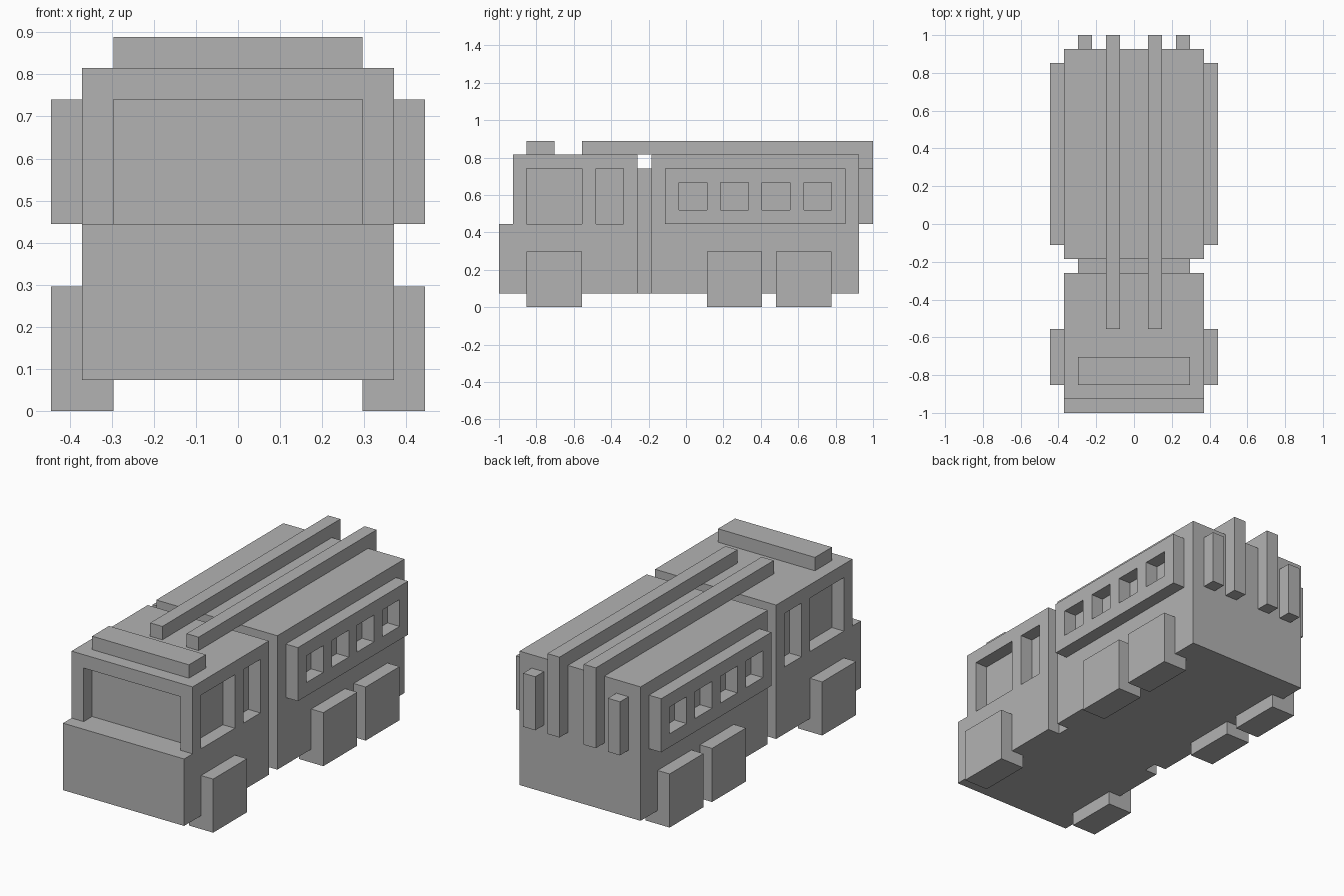
import bpy
import bmesh

cube = bpy.data.objects.get("Cube")
if cube:
    bpy.data.objects.remove(cube, do_unlink=True)

U = 2 / 27  # one block of the truck

grey = bpy.data.materials.new("plain grey")
grey.use_nodes = True
COLOUR = (0.45, 0.45, 0.45, 1)
grey.diffuse_color = COLOUR
grey.node_tree.nodes["Principled BSDF"].inputs["Base Color"].default_value = COLOUR


def prism(name, profile, x0, x1):
    """Extrude a (y, z) outline across x, all measured in blocks."""
    bm = bmesh.new()
    face = bm.faces.new([bm.verts.new((x0 * U, y * U, z * U)) for y, z in profile])
    side = bmesh.ops.extrude_face_region(bm, geom=[face])
    moved = [v for v in side["geom"] if isinstance(v, bmesh.types.BMVert)]
    bmesh.ops.translate(bm, verts=moved, vec=((x1 - x0) * U, 0, 0))
    bmesh.ops.recalc_face_normals(bm, faces=bm.faces)
    mesh = bpy.data.meshes.new(name)
    bm.to_mesh(mesh)
    bm.free()
    mesh.materials.append(grey)
    obj = bpy.data.objects.new(name, mesh)
    bpy.context.collection.objects.link(obj)
    return obj


def box(name, x, y, z):
    outline = [(y[0], z[0]), (y[1], z[0]), (y[1], z[1]), (y[0], z[1])]
    return prism(name, outline, *x)


def cut(obj, x, y, z):
    """Carve a box out of an object."""
    cutter = box("cutter", x, y, z)
    cutter.hide_render = True
    mod = obj.modifiers.new("cut", 'BOOLEAN')
    mod.operation = 'DIFFERENCE'
    mod.solver = 'EXACT'
    mod.object = cutter
    bpy.context.view_layer.objects.active = obj
    bpy.ops.object.modifier_apply(modifier=mod.name)
    bpy.data.objects.remove(cutter, do_unlink=True)


def span(side, a, b):
    """Mirror an x range to the chosen side."""
    return tuple(sorted((side * a, side * b)))


SIDES = (("left", 1), ("right", -1))

# Body with a low nose step
body = prism("body", [(-13.5, 1), (12.5, 1), (12.5, 11), (-12.5, 11),
                      (-12.5, 6), (-13.5, 6)], -5, 5)

# Groove between cab and rear body, over the roof and down both sides
cut(body, (-7, 7), (-3.5, -2.5), (10, 13))
for _, s in SIDES:
    cut(body, span(s, 4, 7), (-3.5, -2.5), (0, 12))

# Windscreen and cab side windows
cut(body, (-4, 4), (-14.5, -11.5), (6, 10))
for _, s in SIDES:
    for y0, y1 in ((-11.5, -7.5), (-6.5, -4.5)):
        cut(body, span(s, 4, 7), (y0, y1), (6, 10))

# Light bar on the cab roof
box("light_bar", (-4, 4), (-11.5, -9.5), (11, 12))

for label, s in SIDES:
    # Side panel with four square openings
    panel = box(label + "_side_panel", span(s, 5, 6), (-1.5, 11.5), (6, 10))
    for i in range(4):
        y = -0.5 + 3 * i
        cut(panel, span(s, 4, 7), (y, y + 2), (7, 9))

    # Roof rail that turns down over the back
    prism(label + "_roof_rail", [(-7.5, 11), (12.5, 11), (12.5, 6), (13.5, 6),
                                 (13.5, 12), (-7.5, 12)], *span(s, 1, 2))

    # Short post on the back
    box(label + "_rear_post", span(s, 3, 4), (12.5, 13.5), (6, 10))

    # Blocky wheels
    for part, y in (("front", -11.5), ("middle", 1.5), ("rear", 6.5)):
        box(f"{label}_{part}_wheel", span(s, 4, 6), (y, y + 4), (0, 4))
